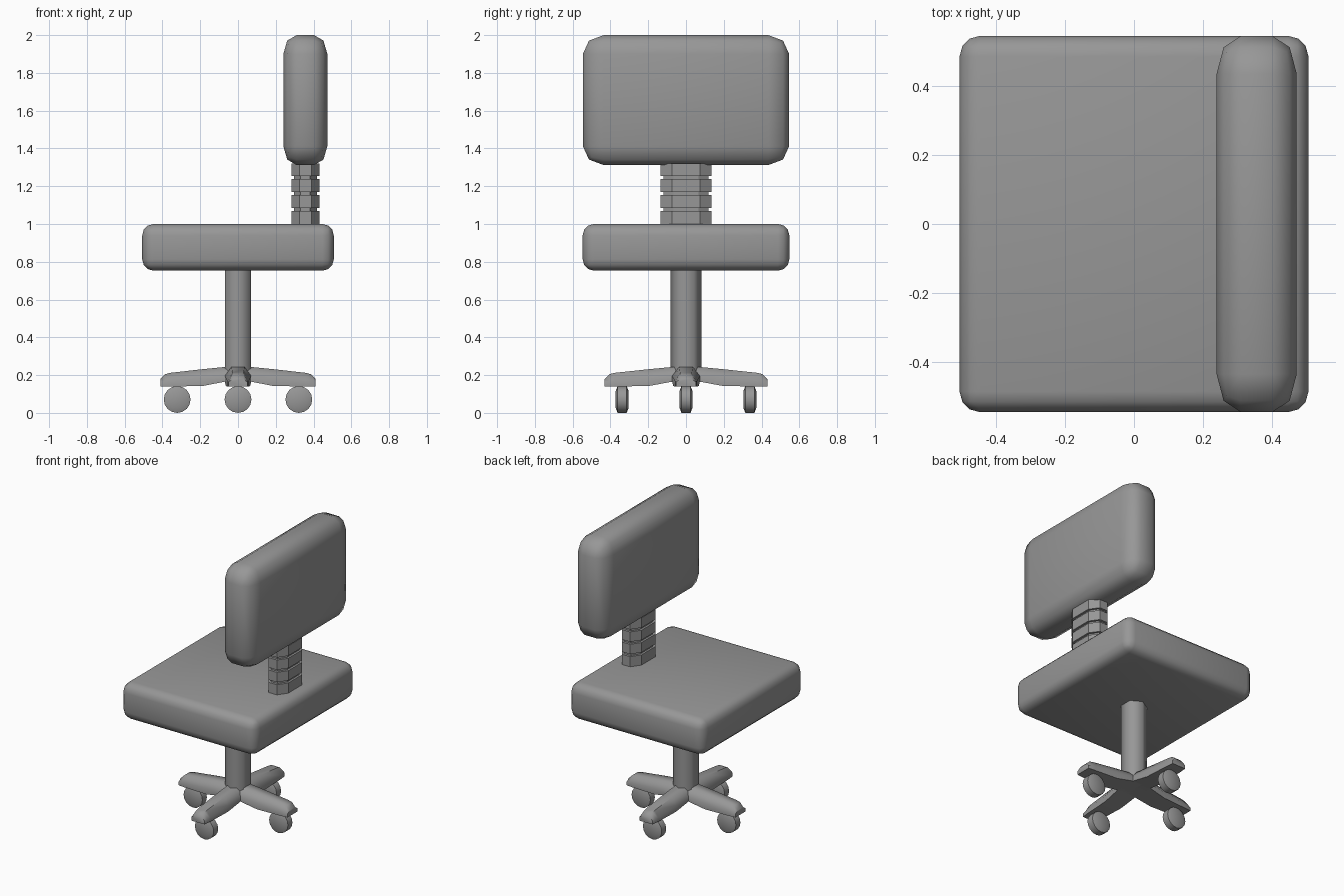
import bpy, bmesh, math
from mathutils import Matrix, Vector

if "Cube" in bpy.data.objects:
    bpy.data.objects.remove(bpy.data.objects["Cube"])

GREY = bpy.data.materials.new("dark_grey")
GREY.diffuse_color = (0.31, 0.31, 0.31, 1)
GREY.use_nodes = True
GREY.node_tree.nodes["Principled BSDF"].inputs["Base Color"].default_value = GREY.diffuse_color


def finish(name, bm, angle=30):
    bmesh.ops.recalc_face_normals(bm, faces=bm.faces)
    me = bpy.data.meshes.new(name)
    bm.to_mesh(me)
    bm.free()
    me.materials.append(GREY)
    ob = bpy.data.objects.new(name, me)
    bpy.context.collection.objects.link(ob)
    bpy.ops.object.select_all(action='DESELECT')
    ob.select_set(True)
    bpy.context.view_layer.objects.active = ob
    bpy.ops.object.shade_smooth_by_angle(angle=math.radians(angle))
    return ob


def cushion(name, lo, hi, radii, segments):
    """Box with stepped rounded edges; the rounding may differ per axis."""
    lo, hi, r = Vector(lo), Vector(hi), Vector(radii)
    size = hi - lo
    bm = bmesh.new()
    bmesh.ops.create_cube(bm, size=1)
    bmesh.ops.scale(bm, verts=bm.verts, vec=[s / k for s, k in zip(size, r)])
    bmesh.ops.bevel(bm, geom=bm.edges[:], offset=1, segments=segments,
                    profile=0.5, affect='EDGES')
    bmesh.ops.scale(bm, verts=bm.verts, vec=r)
    bmesh.ops.translate(bm, verts=bm.verts, vec=(lo + hi) / 2)
    return finish(name, bm, 60)


def loft(bm, rings):
    """Skin a list of equal-length point rings and cap both ends."""
    vs = [[bm.verts.new(p) for p in ring] for ring in rings]
    n = len(vs[0])
    for a, b in zip(vs, vs[1:]):
        for i in range(n):
            j = (i + 1) % n
            bm.faces.new((a[i], a[j], b[j], b[i]))
    bm.faces.new(vs[0])
    bm.faces.new(vs[-1])


# seat and backrest cushions
cushion("seat", (-0.507, -0.547, 0.753), (0.507, 0.547, 1.0), (0.06, 0.06, 0.06), 3)
cushion("backrest", (0.24, -0.546, 1.312), (0.473, 0.546, 2.0), (0.07, 0.11, 0.10), 2)

# ribbed octagonal support between seat and backrest
OCT = [(1, 0.42), (0.55, 1), (-0.55, 1), (-1, 0.42),
       (-1, -0.42), (-0.55, -1), (0.55, -1), (1, -0.42)]


def oct_ring(hx, hy, z):
    return [(0.357 + hx * v, hy * u, z) for u, v in OCT]


rings = []
for i in range(4):
    z0 = 0.99 if i == 0 else 1.002 + 0.084 * i
    z1 = 1.069 + 0.084 * i
    rings += [oct_ring(0.06, 0.12, z0), oct_ring(0.074, 0.136, z0),
              oct_ring(0.074, 0.136, z1), oct_ring(0.06, 0.12, z1)]
bm = bmesh.new()
loft(bm, rings)
finish("ribbed_back_support", bm)

# hexagonal column
bm = bmesh.new()
loft(bm, [[(0.08 * math.sin(k * math.pi / 3), 0.083 * math.cos(k * math.pi / 3), z)
           for k in range(6)] for z in (0.2, 0.78)])
finish("column", bm, 65)

# four tapering arms: distance, half width, top half width, bottom, middle, top
SECTIONS = [(0.0, 0.070, 0.035, 0.165, 0.195, 0.245),
            (0.07, 0.070, 0.035, 0.165, 0.195, 0.243),
            (0.19, 0.064, 0.033, 0.142, 0.184, 0.231),
            (0.36, 0.055, 0.030, 0.140, 0.168, 0.212),
            (0.385, 0.053, 0.030, 0.140, 0.166, 0.205),
            (0.41, 0.050, 0.028, 0.140, 0.163, 0.180)]
STRETCH = Matrix.Diagonal((1, 1.05, 1, 1))
for k, side in enumerate(("right", "back", "left", "front")):
    turn = STRETCH @ Matrix.Rotation(k * math.pi / 2, 4, 'Z')
    bm = bmesh.new()
    loft(bm, [[(d, -w, b), (d, w, b), (d, w, m), (d, t, h), (d, -t, h), (d, -w, m)]
              for d, w, t, b, m, h in SECTIONS])
    bm.transform(turn)
    finish(side + "_base_arm", bm, 58)

    # wheel rolling about the y axis, with gently domed faces
    c = turn @ Vector((0.322, 0, 0.071))
    bm = bmesh.new()
    loft(bm, [[(c.x + r * math.cos(a * math.pi / 8), c.y + y,
                c.z + r * math.sin(a * math.pi / 8)) for a in range(16)]
              for y, r in ((-0.034, 0.045), (-0.024, 0.071),
                           (0.024, 0.071), (0.034, 0.045))])
    finish(side + "_wheel", bm, 35)
